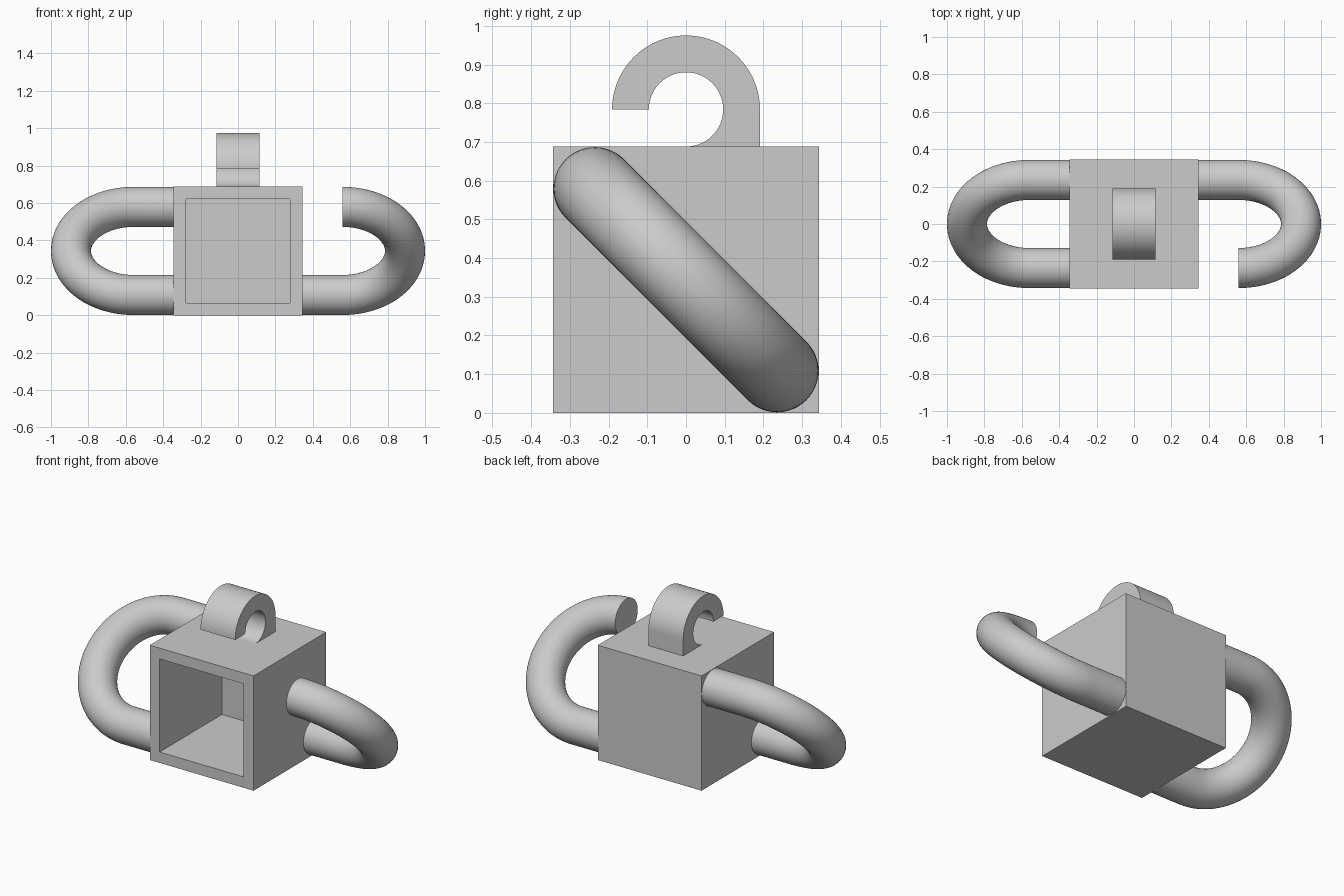
import bpy
import bmesh
from math import sin, cos, pi, radians
from mathutils import Matrix, Vector

cube = bpy.data.objects.get("Cube")
if cube:
    bpy.data.objects.remove(cube, do_unlink=True)

HALF = 0.344            # half the box side
TUBE = 0.107            # link tube radius
BEND = 0.333            # link bend radius
BEND_X = 0.56           # where the link starts to bend

grey = bpy.data.materials.new("light grey")
grey.use_nodes = True
colour = (0.6, 0.6, 0.6, 1)
grey.diffuse_color = colour
grey.node_tree.nodes["Principled BSDF"].inputs["Base Color"].default_value = colour


def finish(bm, name, smooth=False):
    """Turn a bmesh into a named, coloured object."""
    bmesh.ops.recalc_face_normals(bm, faces=bm.faces[:])
    mesh = bpy.data.meshes.new(name)
    bm.to_mesh(mesh)
    bm.free()
    mesh.materials.append(grey)
    obj = bpy.data.objects.new(name, mesh)
    bpy.context.collection.objects.link(obj)
    if smooth:
        bpy.ops.object.select_all(action='DESELECT')
        obj.select_set(True)
        bpy.context.view_layer.objects.active = obj
        bpy.ops.object.shade_smooth_by_angle(angle=radians(30))
    return obj


def make_box():
    """Cube with a deep square opening in its front."""
    bm = bmesh.new()
    bmesh.ops.create_cube(bm, size=2 * HALF, matrix=Matrix.Translation((0, 0, HALF)))
    front = min(bm.faces, key=lambda f: f.calc_center_median().y)
    bmesh.ops.inset_region(bm, faces=[front], thickness=0.092)
    floor = bmesh.ops.extrude_discrete_faces(bm, faces=[front])["faces"][0]
    bmesh.ops.translate(bm, verts=floor.verts[:], vec=(0, 0.59, 0))
    finish(bm, "box")


def make_link(name, turn, closed, sides=48, steps=48):
    """U-shaped round bar lying in a diagonal plane beside the box."""
    stations = [(BEND_X, pi * i / steps) for i in range(steps + 1)]
    stations.append((HALF - 0.004, pi))
    if closed:
        stations.insert(0, (HALF - 0.004, 0))
    place = (Matrix.Translation((0, 0, HALF)) @ Matrix.Rotation(turn, 4, 'Z')
             @ Matrix.Rotation(pi / 4, 4, 'X'))
    bm = bmesh.new()
    rings = []
    for x, t in stations:
        out = Vector((sin(t), 0, cos(t)))
        ring = []
        for k in range(sides):
            a = 2 * pi * k / sides
            p = Vector((x, TUBE * sin(a), 0)) + out * (BEND + TUBE * cos(a))
            ring.append(bm.verts.new(place @ p))
        rings.append(ring)
    for r, s in zip(rings, rings[1:]):
        for k in range(sides):
            n = (k + 1) % sides
            bm.faces.new((r[k], r[n], s[n], s[k]))
    bm.faces.new(rings[0])
    bm.faces.new(rings[-1])
    finish(bm, name, smooth=True)


def make_hook(width=0.23, outer=0.191, inner=0.096, steps=48):
    """Flat-sided hook, open at the front, on top of the box."""
    base = 2 * HALF
    centre = base + inner

    def arc(radius, start, end, count):
        angles = [start + (end - start) * i / count for i in range(count + 1)]
        return [(radius * cos(a), centre + radius * sin(a)) for a in angles]

    profile = [(outer, base)] + arc(outer, 0, pi, steps)
    profile += arc(inner, pi, -pi / 2, steps)
    bm = bmesh.new()
    side = bm.faces.new([bm.verts.new((-width / 2, y, z)) for y, z in profile])
    new = bmesh.ops.extrude_face_region(bm, geom=[side], use_keep_orig=True)["geom"]
    moved = [v for v in new if isinstance(v, bmesh.types.BMVert)]
    bmesh.ops.translate(bm, verts=moved, vec=(width, 0, 0))
    finish(bm, "top_hook", smooth=True)


make_box()
make_link("open_left_link", 0, closed=False)
make_link("closed_right_link", pi, closed=True)
make_hook()
